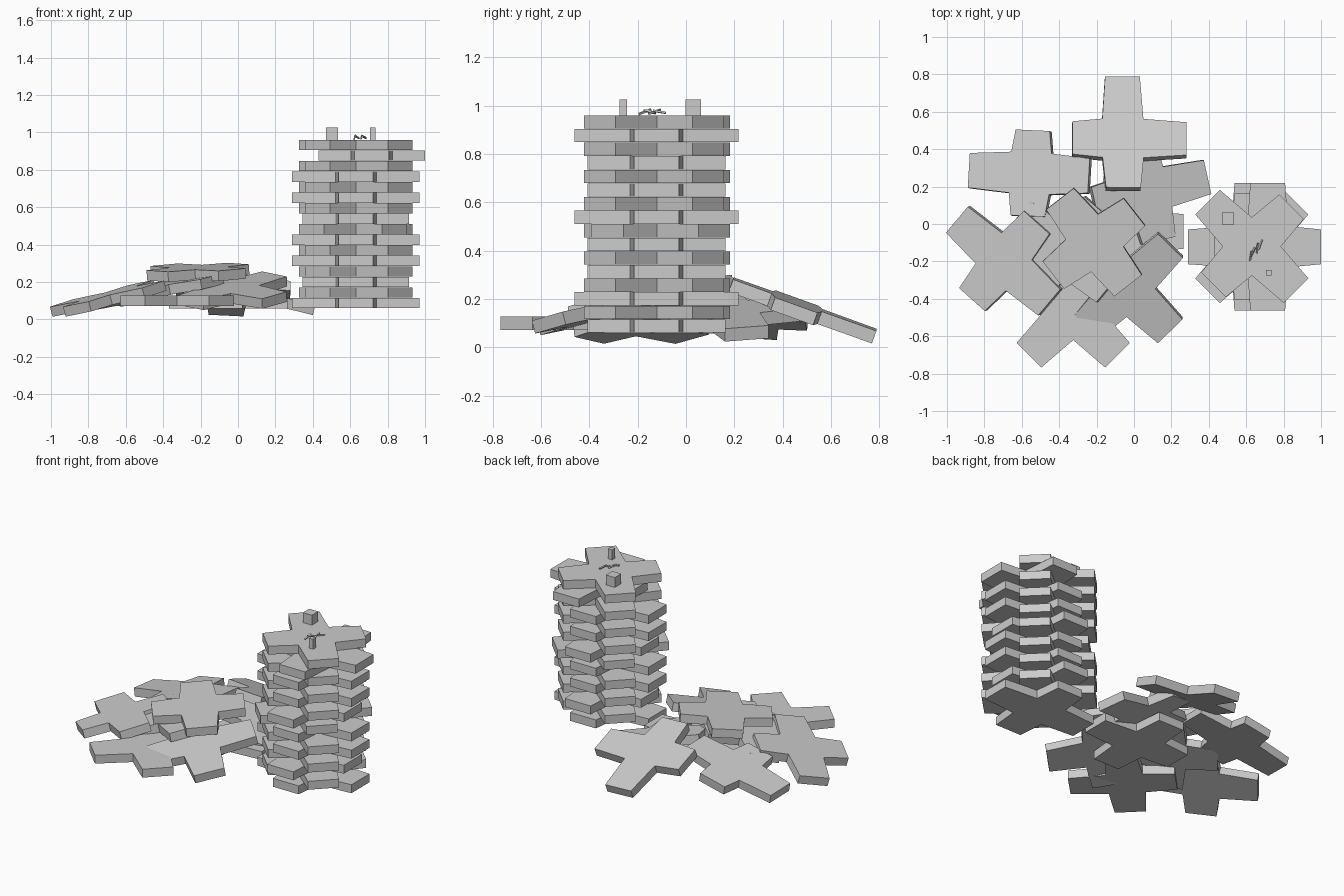
import bpy, bmesh, math
from mathutils import Matrix, Vector

if "Cube" in bpy.data.objects:
    bpy.data.objects.remove(bpy.data.objects["Cube"])

T = 0.055            # plate thickness
ROOT, TIP = 0.11, 0.093   # half widths of an arm at root and tip


def add_object(name, bm, matrix):
    bmesh.ops.recalc_face_normals(bm, faces=bm.faces)
    me = bpy.data.meshes.new(name)
    bm.to_mesh(me)
    bm.free()
    ob = bpy.data.objects.new(name, me)
    ob.matrix_world = matrix
    bpy.context.collection.objects.link(ob)
    return ob


def cross_plate(name, loc, yaw, slope=(0, 0), arms=(.34, .30, .34, .30)):
    """Plus-shaped plate; slope is the rise of its surface per unit x and y."""
    bm = bmesh.new()
    pts = []
    for i, a in enumerate(arms):
        r = Matrix.Rotation(i * math.pi / 2, 3, 'Z')
        pts += [r @ Vector(p) for p in
                ((a, -TIP, -T / 2), (a, TIP, -T / 2), (ROOT, ROOT, -T / 2))]
    face = bm.faces.new([bm.verts.new(p) for p in pts])
    ext = bmesh.ops.extrude_face_region(bm, geom=[face], use_keep_orig=True)
    verts = [g for g in ext['geom'] if isinstance(g, bmesh.types.BMVert)]
    bmesh.ops.translate(bm, verts=verts, vec=(0, 0, T))
    n = Vector((-slope[0], -slope[1], 1)).normalized()
    tilt = Vector((0, 0, 1)).rotation_difference(n).to_matrix().to_4x4()
    add_object(name, bm, Matrix.Translation(loc) @ tilt
               @ Matrix.Rotation(math.radians(yaw), 4, 'Z'))


def block(name, loc, size, rot=(0, 0, 0)):
    bm = bmesh.new()
    bmesh.ops.create_cube(bm, size=1)
    bmesh.ops.scale(bm, vec=size, verts=bm.verts)
    m = Matrix.Translation(loc)
    for ang, ax in zip(rot, 'XYZ'):
        m = m @ Matrix.Rotation(math.radians(ang), 4, ax)
    add_object(name, bm, m)


# Stacked tower: square and diagonal plates alternate from the bottom up
for k in range(16):
    z = 0.06 + (k + .5) * 0.0563
    if k % 2:
        yaw = 45 if k == 7 else -45
        cross_plate(f"tower_plate_{k}", (.63, -.12, z), yaw,
                    arms=(.335, .30, .335, .29))
    else:
        turned = k in (2, 8, 14)
        cross_plate(f"tower_plate_{k}", (.715 if k == 14 else .63, -.122, z),
                    90 if turned else 0, arms=(.34, .285, .34, .285))

# Loose pile: location, yaw, slope, arm lengths
pile = [
    ((-.06, .45, .165), 0, (-.05, -.36), (.34, .35, .27, .28)),
    ((-.55, .27, .13), -3, (.20, -.08), (.32, .23, .335, .23)),
    ((-.69, -.20, .112), 49, (.26, .06), (.28, .34, .27, .33)),
    ((-.21, -.10, .252), 38, (.03, .08), (.27, .30, .28, .29)),
    ((-.04, -.34, .15), 45, (.04, .25), (.335, .30, .30, .33)),
    ((-.325, -.465, .10), 45, (0, 0), (.32, .30, .335, .335)),
    ((.07, .175, .135), 13, (-.25, .02), (.335, .28, .30, .27)),
    ((-.07, -.04, .085), 0, (0, 0), (.335, .30, .30, .30)),
    ((-.38, -.14, .165), 50, (.20, .05), (.30, .30, .30, .32)),
]
for i, (loc, yaw, slope, arms) in enumerate(pile):
    cross_plate(f"pile_plate_{i}", loc, yaw, slope, arms)

# Small pieces resting on the tower
block("small_cube", (.503, .03, .993), (.065, .065, .065))
block("small_post", (.72, -.26, .993), (.03, .03, .065))
for i, (x, y, yaw, tilt) in enumerate([(.625, -.17, 80, 25), (.635, -.15, 60, -30),
                                       (.66, -.13, 85, 20), (.675, -.11, 70, -15)]):
    block(f"twig_{i}", (x, y, .975), (.055, .008, .008), (tilt, tilt, yaw))
